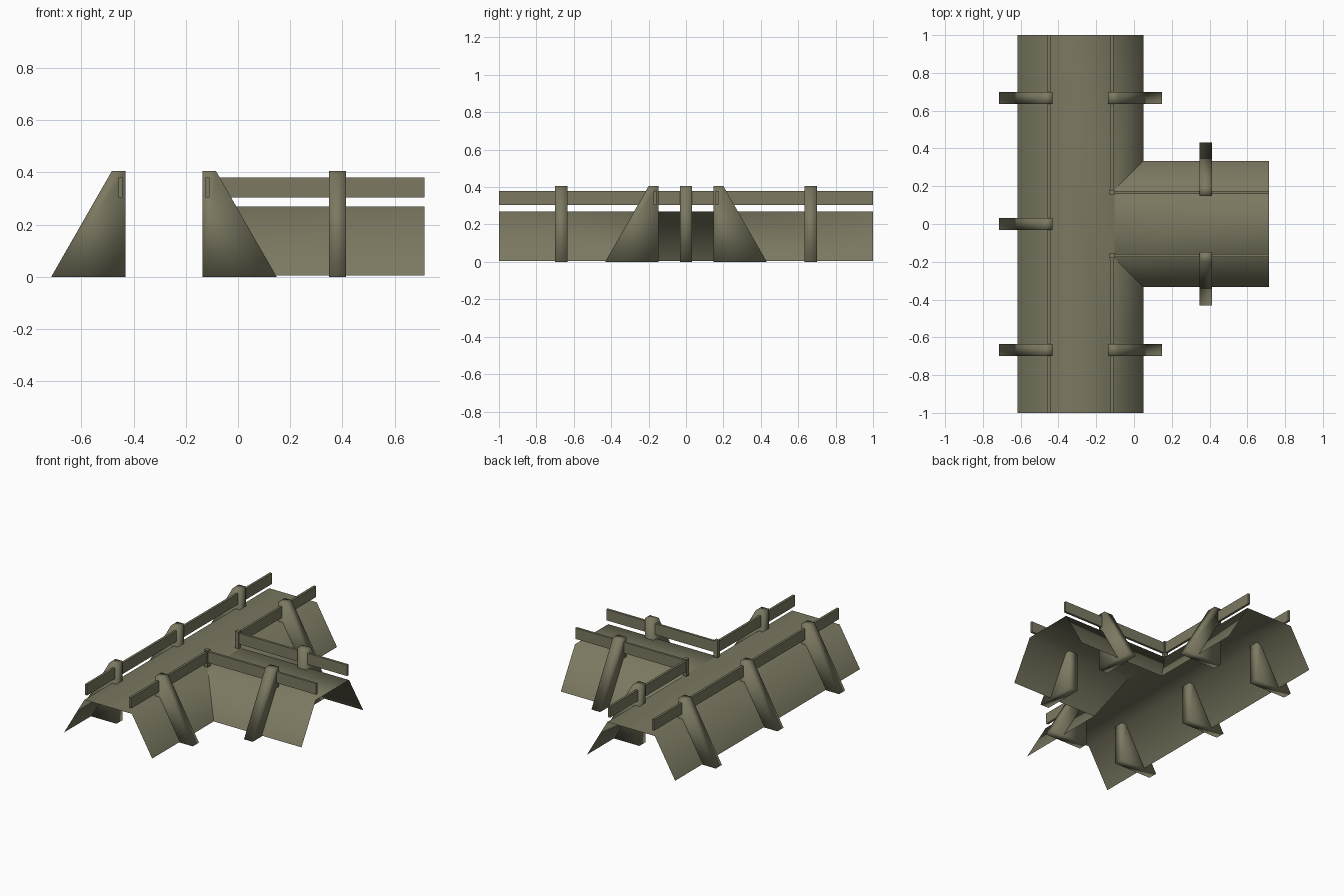
import bpy

if "Cube" in bpy.data.objects:
    bpy.data.objects.remove(bpy.data.objects["Cube"])

mat = bpy.data.materials.new("olive_drab")
mat.diffuse_color = (0.20, 0.19, 0.12, 1)
mat.use_nodes = True
mat.node_tree.nodes["Principled BSDF"].inputs["Base Color"].default_value = mat.diffuse_color

CX = -0.284            # centre line of the main walkway
DECK, FOOT = 0.18, 0.334   # half widths at the deck edge and at the wall foot
ZT, ZB = 0.27, 0.005
END = 0.715            # far end of the side branch
RAIL = 0.167           # rail distance from a centre line


def make(name, verts, faces, smooth=False):
    me = bpy.data.meshes.new(name)
    me.from_pydata(verts, [], faces)
    me.materials.append(mat)
    for p in me.polygons:
        p.use_smooth = smooth
    me.update()
    ob = bpy.data.objects.new(name, me)
    bpy.context.collection.objects.link(ob)
    return ob


def box(name, x0, x1, y0, y1, z0, z1):
    v = [(x, y, z) for z in (z0, z1) for x, y in ((x0, y0), (x1, y0), (x1, y1), (x0, y1))]
    return make(name, v, [(3, 2, 1, 0), (4, 5, 6, 7), (0, 1, 5, 4),
                          (1, 2, 6, 5), (2, 3, 7, 6), (3, 0, 4, 7)])


def buttress(name, place):
    """Sloped brace; place(out, along, z) maps the local profile to the scene."""
    prof = [(0.147, 0), (0.432, 0), (0.20, 0.405), (0.147, 0.405)]
    v = [place(o, s, z) for s in (-0.033, 0.033) for o, z in prof]
    f = [(0, 1, 2, 3), (7, 6, 5, 4)] + [(i, i + 4, (i + 1) % 4 + 4, (i + 1) % 4) for i in range(4)]
    # keep the faces pointing outwards whichever way the placement mirrors
    a, b, c = (place(*p) for p in ((0, 0, 0), (1, 0, 0), (0, 1, 0)))
    if (b[0] - a[0]) * (c[1] - a[1]) - (b[1] - a[1]) * (c[0] - a[0]) < 0:
        f = [q[::-1] for q in f]
    return make(name, v, f, True)


# main walkway: thin deck and sloping walls, with an opening for the branch
L, R, LF, RF = CX - DECK, CX + DECK, CX - FOOT, CX + FOOT
make("main_walkway",
     [(LF, -1, ZB), (LF, 1, ZB), (L, -1, ZT), (L, 1, ZT),
      (R, -1, ZT), (R, -DECK, ZT), (R, DECK, ZT), (R, 1, ZT),
      (RF, -1, ZB), (RF, -FOOT, ZB), (RF, FOOT, ZB), (RF, 1, ZB)],
     [(0, 2, 3, 1), (2, 4, 5, 6, 7, 3), (4, 8, 9, 5), (6, 10, 11, 7)], True)

# side branch, mitred into the main walls
make("branch_walkway",
     [(RF, -FOOT, ZB), (END, -FOOT, ZB), (R, -DECK, ZT), (END, -DECK, ZT),
      (R, DECK, ZT), (END, DECK, ZT), (RF, FOOT, ZB), (END, FOOT, ZB)],
     [(0, 1, 3, 2), (2, 3, 5, 4), (4, 5, 7, 6)], True)

# rails and corner posts
T, Z0, Z1 = 0.008, 0.305, 0.38
box("left_rail", CX - RAIL - T, CX - RAIL + T, -1, 1, Z0, Z1)
RX = CX + RAIL
for s, side in ((-1, "front"), (1, "back")):
    ya, yb = sorted((s * RAIL, s))
    box(side + "_main_rail", RX - T, RX + T, ya, yb, Z0, Z1)
    box(side + "_branch_rail", RX, END, s * RAIL - T, s * RAIL + T, Z0, Z1)
    box(side + "_corner_post", RX - 0.014, RX + 0.014,
        s * RAIL - 0.014, s * RAIL + 0.014, 0.275, 0.39)
    # braces on the branch and the two outer pairs on the main walkway
    buttress(side + "_branch_buttress", lambda o, a, z: (0.381 + a, s * o, z))
    for d in (-1, 1):
        buttress(side + "_main_buttress", lambda o, a, z: (CX + d * o, s * 0.667 + a, z))
buttress("middle_buttress", lambda o, a, z: (CX - o, a, z))
